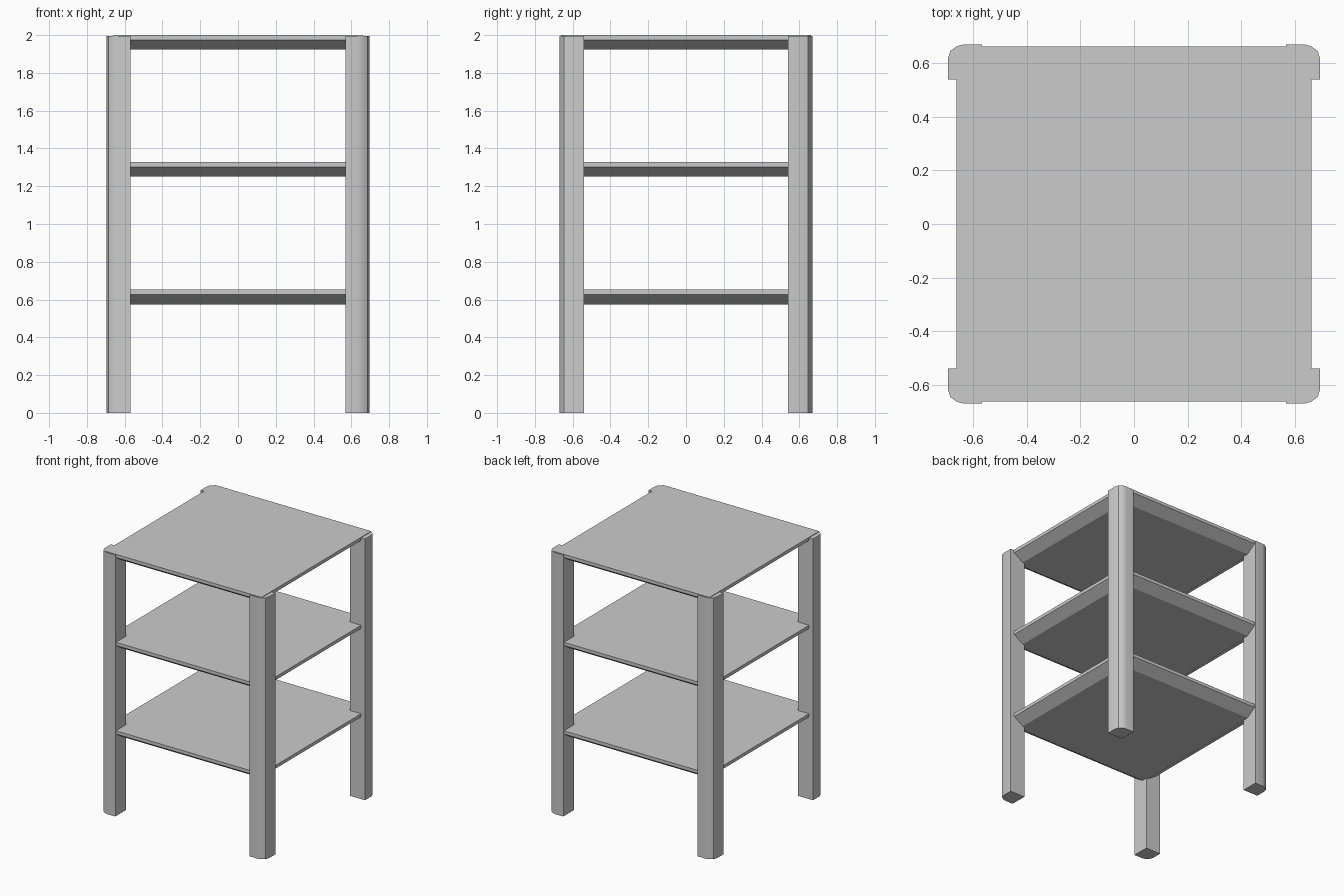
import bpy, bmesh

if "Cube" in bpy.data.objects:
    bpy.data.objects.remove(bpy.data.objects["Cube"])


def loft(name, rings):
    """Closed solid from stacked rings of matching points."""
    bm = bmesh.new()
    loops = [[bm.verts.new(p) for p in ring] for ring in rings]
    n = len(loops[0])
    for a, b in zip(loops, loops[1:]):
        for i in range(n):
            j = (i + 1) % n
            bm.faces.new((a[i], a[j], b[j], b[i]))
    bm.faces.new(loops[0][::-1])
    bm.faces.new(loops[-1])
    bmesh.ops.recalc_face_normals(bm, faces=bm.faces)
    mesh = bpy.data.meshes.new(name)
    bm.to_mesh(mesh)
    bm.free()
    obj = bpy.data.objects.new(name, mesh)
    bpy.context.collection.objects.link(obj)
    return obj


# Legs: square posts with the outer corner rounded
profile = [(0.568, 0.54), (0.695, 0.54), (0.695, 0.615), (0.686, 0.645),
           (0.66, 0.664), (0.635, 0.67), (0.568, 0.67)]
for y_name, sy in (("front", -1), ("back", 1)):
    for x_name, sx in (("left", -1), ("right", 1)):
        leg = loft(f"{y_name}_{x_name}_leg",
                   [[(sx * x, sy * y, z) for x, y in profile] for z in (0, 1.996)])
        bpy.ops.object.select_all(action='DESELECT')
        leg.select_set(True)
        bpy.context.view_layer.objects.active = leg
        bpy.ops.object.shade_smooth_by_angle(angle=0.55)


# Shelves: thin vertical lip above an undercut bevel
def square(h, z):
    return [(-h, -h, z), (h, -h, z), (h, h, z), (-h, h, z)]


for name, top in (("lower_shelf", 0.652), ("middle_shelf", 1.328), ("top_shelf", 2.0)):
    loft(name, [square(0.582, top - 0.077), square(0.662, top - 0.025), square(0.662, top)])
